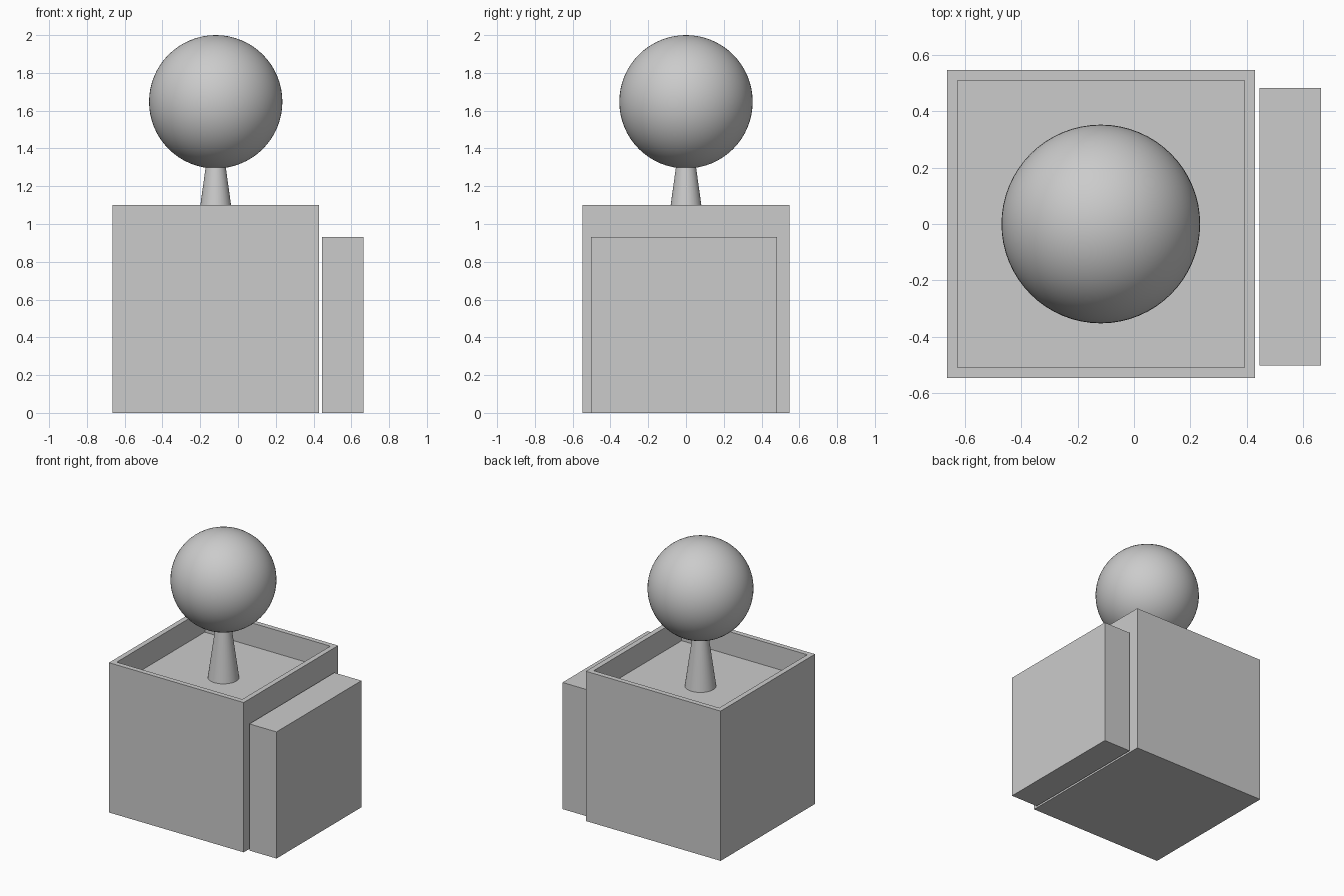
import bpy
import bmesh

cube = bpy.data.objects.get("Cube")
if cube:
    bpy.data.objects.remove(cube, do_unlink=True)

GREY = (0.6, 0.6, 0.6, 1.0)
grey = bpy.data.materials.new("plain grey")
grey.use_nodes = True
grey.diffuse_color = GREY
grey.node_tree.nodes["Principled BSDF"].inputs["Base Color"].default_value = GREY

CENTRE_X = -0.118   # shared axis of box, stem and ball
FLOOR_Z = 0.93      # recess floor, level with the side block


def add_box(name, low, high):
    """Axis-aligned box between two corners."""
    size = [h - l for l, h in zip(low, high)]
    middle = [(l + h) / 2 for l, h in zip(low, high)]
    bpy.ops.mesh.primitive_cube_add(size=1, location=middle)
    box = bpy.context.object
    box.name = name
    box.scale = size
    bpy.ops.object.transform_apply(location=False, rotation=False, scale=True)
    box.data.materials.append(grey)
    return box


def finish_round(name):
    """Name, colour and smooth the active round part."""
    part = bpy.context.object
    part.name = name
    part.data.materials.append(grey)
    bpy.ops.object.shade_smooth_by_angle()


# Planter box with a recessed top
planter = add_box("planter_box", (-0.665, -0.548, 0), (0.43, 0.548, 1.1))
bm = bmesh.new()
bm.from_mesh(planter.data)
bm.faces.ensure_lookup_table()
top = max(bm.faces, key=lambda f: f.calc_center_median().z)
bmesh.ops.inset_region(bm, faces=[top], thickness=0.053)
floor = bmesh.ops.extrude_discrete_faces(bm, faces=[top])["faces"][0]
bmesh.ops.translate(bm, verts=floor.verts, vec=(0, 0, FLOOR_Z - 1.1))
bm.normal_update()
bm.to_mesh(planter.data)
bm.free()

# Separate block standing beside the planter
add_box("side_block", (0.445, -0.503, 0), (0.665, 0.483, FLOOR_Z))

# Tapered stem rising from the recess floor into the ball
stem_top = 1.36
bpy.ops.mesh.primitive_cone_add(
    vertices=32, radius1=0.105, radius2=0.045, depth=stem_top - FLOOR_Z,
    location=(CENTRE_X, 0, (FLOOR_Z + stem_top) / 2))
finish_round("stem")

# Round crown
radius = 0.353
bpy.ops.mesh.primitive_uv_sphere_add(
    segments=64, ring_count=32, radius=radius, location=(CENTRE_X, 0, 2 - radius))
finish_round("crown_ball")
